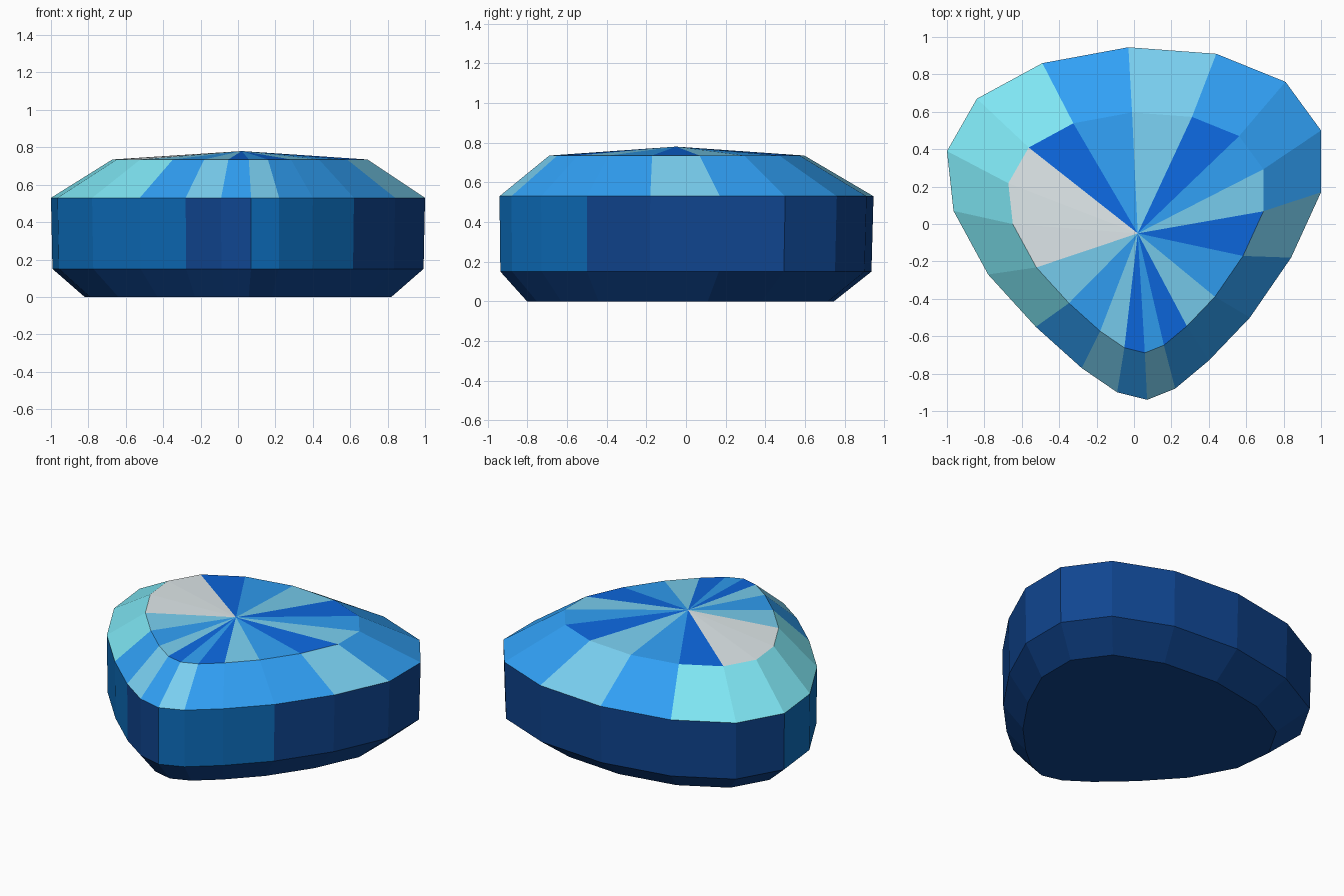
import bpy
import bmesh

if "Cube" in bpy.data.objects:
    bpy.data.objects.remove(bpy.data.objects["Cube"])

# Girdle outline, counter-clockwise from the front tip
OUTLINE = [(0.07, -0.94), (0.22, -0.88), (0.40, -0.73), (0.62, -0.50), (0.84, -0.18),
           (1.00, 0.17), (1.00, 0.50), (0.81, 0.76), (0.44, 0.91), (-0.03, 0.945),
           (-0.49, 0.86), (-0.84, 0.67), (-1.00, 0.39), (-0.965, 0.07), (-0.78, -0.27),
           (-0.525, -0.55), (-0.28, -0.77), (-0.09, -0.90)]

# Levels: height, scale of the outline, x and y offset
LEVELS = [(0.0, 0.82, 0.0, -0.03), (0.15, 0.992, 0.0, -0.003),
          (0.53, 1.0, 0.0, 0.0), (0.735, 0.682, 0.01, -0.048)]
APEX = (0.02, -0.05, 0.78)

COLOURS = {
    "N": ("navy", (0.005, 0.06, 0.28)),
    "M": ("mid_blue", (0.004, 0.16, 0.52)),
    "D": ("deep_blue", (0.004, 0.14, 0.75)),
    "B": ("bright_blue", (0.03, 0.35, 0.91)),
    "S": ("sky_blue", (0.19, 0.62, 0.87)),
    "C": ("cyan", (0.21, 0.79, 0.90)),
    "W": ("white", (0.74, 0.81, 0.83)),
}
KEYS = list(COLOURS)

# Facet colours, one letter per side of the outline
BANDS = ["N" * 18,
         "MMMNNNNNNNNNMMMMNN",
         "SBBBSBBBSBCCCCCBSB"]
TABLE = "BDSBDSBDSBDWWWSBSD"

bm = bmesh.new()


def face(verts, key):
    bm.faces.new(verts).material_index = KEYS.index(key)


rings = [[bm.verts.new((x * s + dx, y * s + dy, z)) for x, y in OUTLINE]
         for z, s, dx, dy in LEVELS]
apex = bm.verts.new(APEX)
n = len(OUTLINE)

# Underside, then the lower bevel, girdle and crown bands
face(rings[0][::-1], "N")
for low, high, colours in zip(rings, rings[1:], BANDS):
    for i in range(n):
        j = (i + 1) % n
        face((low[i], low[j], high[j], high[i]), colours[i])

# Shallow fan on top
for i in range(n):
    face((rings[-1][i], rings[-1][(i + 1) % n], apex), TABLE[i])

mesh = bpy.data.meshes.new("faceted_gem")
bm.to_mesh(mesh)
bm.free()
for name, rgb in COLOURS.values():
    mat = bpy.data.materials.new(name)
    mat.diffuse_color = (*rgb, 1.0)
    mat.use_nodes = True
    mat.node_tree.nodes["Principled BSDF"].inputs["Base Color"].default_value = mat.diffuse_color
    mesh.materials.append(mat)
gem = bpy.data.objects.new("faceted_gem", mesh)
bpy.context.collection.objects.link(gem)
